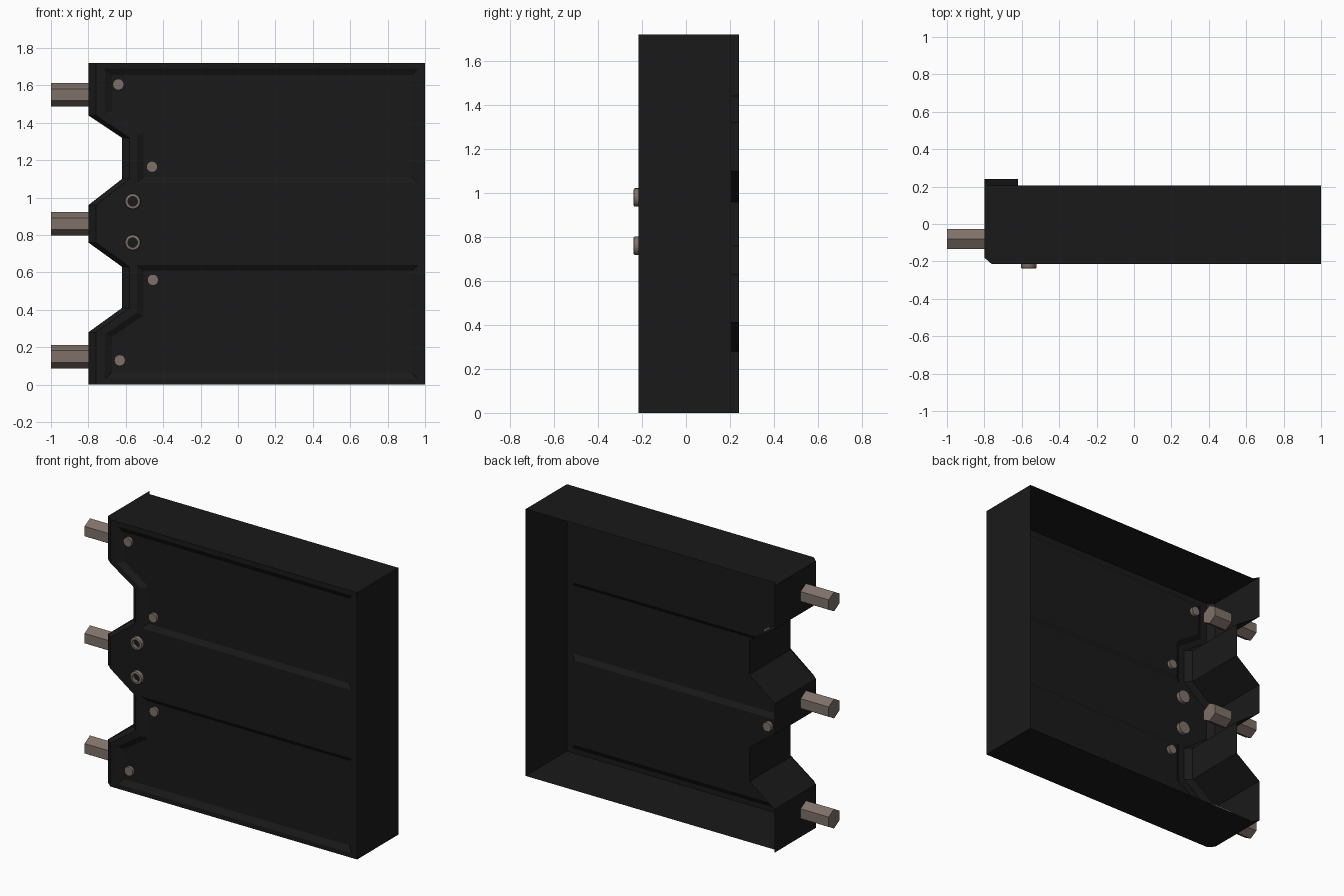
import bpy, bmesh, math
from mathutils import Matrix

if "Cube" in bpy.data.objects:
    bpy.data.objects.remove(bpy.data.objects["Cube"])

def material(name, color):
    m = bpy.data.materials.new(name)
    m.diffuse_color = color
    m.use_nodes = True
    m.node_tree.nodes["Principled BSDF"].inputs["Base Color"].default_value = m.diffuse_color
    return m

BLACK = material("black_plastic", (0.01, 0.01, 0.01, 1))
METAL = material("dull_metal", (0.21, 0.165, 0.14, 1))

H = 1.72                                  # overall height
FRONT, CHAMFER, BACK, LIP = -0.215, -0.18, 0.205, 0.24

def finish(bm, name, mat, smooth=False):
    me = bpy.data.meshes.new(name)
    bm.to_mesh(me)
    bm.free()
    me.materials.append(mat)
    ob = bpy.data.objects.new(name, me)
    bpy.context.collection.objects.link(ob)
    if smooth:
        bpy.ops.object.select_all(action='DESELECT')
        ob.select_set(True)
        bpy.context.view_layer.objects.active = ob
        bpy.ops.object.shade_smooth_by_angle(angle=math.radians(35))
    return ob

# Open-backed shell: notched left wall, chamfer, front panel with two recesses
bm = bmesh.new()
left = [(-.8, 0), (-.8, .28), (-.62, .41), (-.62, .63), (-.8, .76),
        (-.8, .96), (-.62, 1.1), (-.62, 1.32), (-.8, 1.44), (-.8, H)]

def row(y, dx=0):
    return [bm.verts.new((x + dx, y, z)) for x, z in left]

def bridge(a, b, closed=False):
    n = len(a)
    for i in range(n if closed else n - 1):
        j = (i + 1) % n
        bm.faces.new((a[i], a[j], b[j], b[i]))

lip, edge, panel = row(LIP), row(CHAMFER), row(FRONT, .04)
bridge(lip, edge)
bridge(edge, panel)

# Right, top and bottom walls
fr = [bm.verts.new((1, FRONT, z)) for z in (0, H)]
bk = [bm.verts.new((1, BACK, z)) for z in (0, H)]
bm.faces.new((fr[0], bk[0], bk[1], fr[1]))
for i, z in ((0, 0), (-1, H)):
    corner = bm.verts.new((-.78, BACK, z))
    f = bm.faces.new((edge[i], panel[i], fr[i], bk[i], corner, lip[i]))
    f.normal_update()
    if f.normal.z * (z - .5) < 0:
        f.normal_flip()

# Recess outlines, the lower one mirrored from the upper
rim = [(-.71, 1.69), (.96, 1.69), (.96, 1.08), (-.54, 1.08), (-.54, 1.335), (-.71, 1.45)]
floor = [(-.675, 1.655), (.93, 1.655), (.93, 1.11), (-.505, 1.11), (-.505, 1.35), (-.675, 1.465)]
fill = []

def loop_edges(vs):
    for a, b in zip(vs, vs[1:] + vs[:1]):
        fill.append(bm.edges.get((a, b)) or bm.edges.new((a, b)))

for mirror in (False, True):
    zf = (lambda z: H - z) if mirror else (lambda z: z)
    outer = [bm.verts.new((x, FRONT, zf(z))) for x, z in rim]
    inner = [bm.verts.new((x, FRONT + .02, zf(z))) for x, z in floor]
    bridge(outer, inner, True)
    bm.faces.new(inner)
    loop_edges(outer)
loop_edges(panel + [fr[1], fr[0]])
bmesh.ops.triangle_fill(bm, use_beauty=True, use_dissolve=False, edges=fill, normal=(0, -1, 0))
bmesh.ops.recalc_face_normals(bm, faces=bm.faces)
# Make sure the right wall faces outwards
bm.normal_update()
wall = next(f for f in bm.faces if all(v.co.x > .99 for v in f.verts))
if wall.normal.x < 0:
    bmesh.ops.reverse_faces(bm, faces=bm.faces)
finish(bm, "shell", BLACK)

def cylinder(name, r, depth, sides, matrix, smooth, hole=0):
    bm = bmesh.new()
    bmesh.ops.create_cone(bm, cap_ends=True, segments=sides, radius1=r, radius2=r, depth=depth)
    if hole:
        # rounded rim with a blind hole
        top = max(bm.faces, key=lambda f: f.calc_center_median().z)
        bmesh.ops.bevel(bm, geom=list(top.edges), offset=.006, segments=2,
                        affect='EDGES', profile=.5)
        top = max(bm.faces, key=lambda f: f.calc_center_median().z)
        bmesh.ops.inset_region(bm, faces=[top], thickness=r - .006 - hole)
        ext = bmesh.ops.extrude_discrete_faces(bm, faces=[top])["faces"][0]
        bmesh.ops.translate(bm, verts=ext.verts, vec=(0, 0, -.03))
    bm.transform(matrix)
    finish(bm, name, METAL, smooth)

# Hexagonal rods through the left wall
for i, z in enumerate((.15, .86, 1.55)):
    m = Matrix.Translation((-.835, -.08, z)) @ Matrix.Rotation(math.pi / 2, 4, 'Y')
    # points of the hexagon face up and down
    corner_up = Matrix.Rotation(math.pi / 2, 4, 'Z')
    cylinder(f"hex_rod_{i + 1}", .063, .33, 6, m @ corner_up @ corner_up.inverted()
             @ Matrix.Rotation(math.pi / 2, 4, 'Z'), False)

# Rivets and ringed sockets on the front panel
to_front = Matrix.Rotation(math.pi / 2, 4, 'X')
for i, (x, z) in enumerate(((-.64, 1.605), (-.46, 1.165), (-.455, .56), (-.632, .13))):
    cylinder(f"rivet_{i + 1}", .03, .04, 16, Matrix.Translation((x, -.193, z)) @ to_front, True)
for i, z in enumerate((.76, .98)):
    cylinder(f"socket_{i + 1}", .042, .05, 20, Matrix.Translation((-.563, -.213, z)) @ to_front, True, .026)
